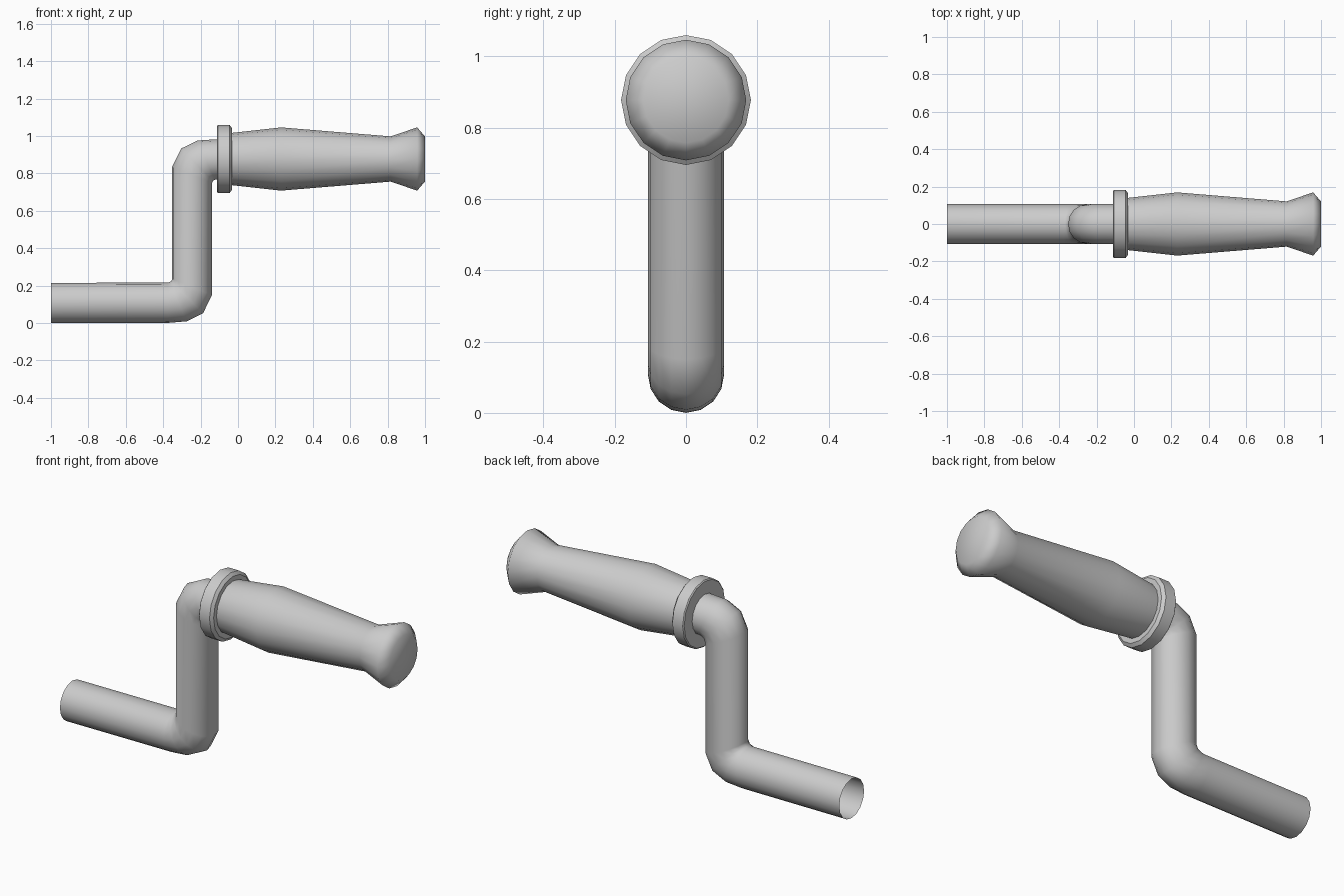
import bpy, bmesh, math

if "Cube" in bpy.data.objects:
    bpy.data.objects.remove(bpy.data.objects["Cube"])

SIDES = 16
AXIS_Z = 0.877


def finish(name, bm, angle):
    bmesh.ops.recalc_face_normals(bm, faces=bm.faces)
    mesh = bpy.data.meshes.new(name)
    bm.to_mesh(mesh)
    bm.free()
    ob = bpy.data.objects.new(name, mesh)
    bpy.context.collection.objects.link(ob)
    bpy.ops.object.select_all(action='DESELECT')
    ob.select_set(True)
    bpy.context.view_layer.objects.active = ob
    bpy.ops.object.shade_smooth_by_angle(angle=math.radians(angle))
    return ob


def loft(name, rings, width=None, caps=(False, False), angle=40):
    """Each ring is a pair of opposite points (x, z); width is its y radius."""
    bm = bmesh.new()
    loops = []
    for (ax, az), (bx, bz) in rings:
        w = width or abs(az - bz) / 2
        loop = []
        for i in range(SIDES):
            t = 2 * math.pi * i / SIDES
            k = math.cos(t) / 2
            loop.append(bm.verts.new(((ax + bx) / 2 + (ax - bx) * k,
                                      w * math.sin(t),
                                      (az + bz) / 2 + (az - bz) * k)))
        loops.append(loop)
    for a, b in zip(loops, loops[1:]):
        for i in range(SIDES):
            j = (i + 1) % SIDES
            bm.faces.new((a[i], a[j], b[j], b[i]))
    if caps[0]:
        bm.faces.new(loops[0])
    if caps[1]:
        bm.faces.new(loops[-1])
    return finish(name, bm, angle)


def turned(profile):
    return [((x, AXIS_Z + r), (x, AXIS_Z - r)) for x, r in profile]


# Cranked tube: the upper bend is the lower bend turned half way round
bend = [((-0.375, 0.216), (-0.372, 0.001)),
        ((-0.366, 0.219), (-0.275, 0.009)),
        ((-0.357, 0.225), (-0.187, 0.052)),
        ((-0.352, 0.236), (-0.139, 0.150))]


def turn(p):
    return (-0.491 - p[0], 0.985 - p[1])


upper = [(turn(b), turn(a)) for a, b in reversed(bend)]
tube = [((-1, 0.215), (-1, 0))] + bend + upper[:-1] + [((-0.09, 0.984), (-0.09, 0.770))]
loft("crank_tube", tube, width=0.107, angle=60)

# Collar at the base of the grip
loft("collar", turned([(-0.112, 0.176), (-0.107, 0.182), (-0.045, 0.182), (-0.032, 0.165)]),
     caps=(True, True), angle=35)

# Turned grip with flared end
loft("grip", turned([(-0.04, 0.139), (0.23, 0.169), (0.816, 0.121), (0.958, 0.169), (1.0, 0.120)]),
     caps=(False, True), angle=80)
